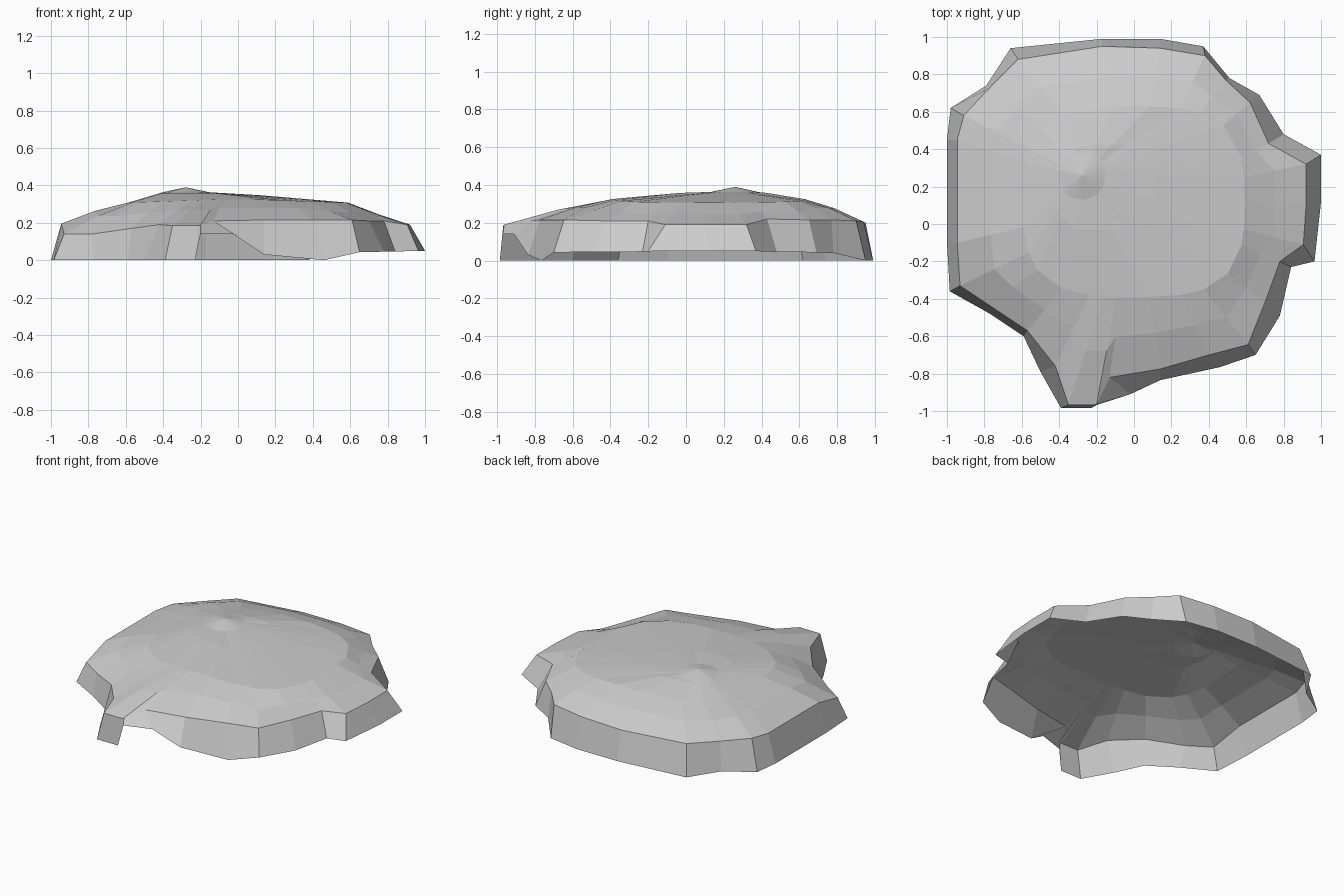
import bpy, bmesh, math
from mathutils import Vector

if "Cube" in bpy.data.objects:
    bpy.data.objects.remove(bpy.data.objects["Cube"])

# Outline, counter-clockwise: ground edge x, y / upper rim x, y, z
OUTLINE = [
    (1.0, .37, .92, .32, .19), (1.0, .12, .92, .10, .19), (.965, -.20, .905, -.11, .19),
    (.84, -.23, .78, -.20, .21), (.78, -.49, .70, -.42, .21), (.65, -.70, .61, -.645, .215),
    (.46, -.765, .40, -.70, .215), (.14, -.835, .14, -.775, .215), (-.02, -.91, -.13, -.82, .21),
    (-.20, -.968, -.20, -.962, .19), (-.23, -.985, -.21, -.967, .185), (-.39, -.985, -.35, -.967, .185),
    (-.50, -.79, -.42, -.76, .19), (-.59, -.60, -.57, -.57, .17), (-.77, -.48, -.78, -.43, .14),
    (-.985, -.36, -.93, -.33, .14), (-1.0, -.10, -.945, -.10, .195), (-1.0, .45, -.945, .45, .195),
    (-.98, .62, -.91, .58, .20), (-.79, .74, -.77, .73, .20), (-.66, .94, -.62, .88, .20),
    (-.17, .99, -.17, .95, .20), (.14, .99, .14, .94, .205), (.37, .95, .38, .90, .21),
    (.51, .78, .49, .77, .215), (.67, .69, .62, .65, .215), (.80, .48, .72, .43, .22),
]
RAISED = {7: .03, 8: .14, 9: .14}   # lifted ground edge beside the front spur
CENTRE = Vector((0, .12, 0))
PEAK = Vector((-.28, .26, .39))


def ground_z(i, x):
    return RAISED.get(i, .03 + .02 * x if x > .48 else 0)


def plateau(x, y):
    """Point on the rounded-square plateau edge, in the direction of x, y."""
    d = Vector((x, y, 0)) - CENTRE
    s = ((abs(d.x) / .59) ** 3.2 + (abs(d.y) / .51) ** 3.2) ** (-1 / 3.2)
    p = CENTRE + d * s
    p.z = .328 - .02 * abs(p.x) / .58
    return p


# Rings from the ground edge up to the peak
rings = [[] for _ in range(6)]
for i, (bx, by, rx, ry, rz) in enumerate(OUTLINE):
    base = Vector((bx, by, ground_z(i, bx)))
    rim = Vector((rx, ry, rz))
    edge = plateau(rx, ry)
    slope = rim.lerp(edge, .5)
    slope.z += .012 if rx < .6 else -.005
    inner = edge.lerp(PEAK, .55)
    inner.z = .352 + (.006 if inner.x < -.1 else -.004)
    knob = PEAK + (edge - PEAK).normalized() * .13
    knob.z = .363
    for ring, p in zip(rings, (base, rim, slope, edge, inner, knob)):
        ring.append(p)

bm = bmesh.new()
loops = [[bm.verts.new(p) for p in ring] for ring in rings]
n = len(OUTLINE)
for lo, hi in zip(loops, loops[1:]):
    for i in range(n):
        j = (i + 1) % n
        bm.faces.new((lo[i], lo[j], hi[j], hi[i]))
top = bm.verts.new(PEAK)
for i in range(n):
    bm.faces.new((loops[-1][i], loops[-1][(i + 1) % n], top))

# Open-bottomed rock shell, flat shaded
mesh = bpy.data.meshes.new("rock_mound")
bm.to_mesh(mesh)
bm.free()
bpy.context.collection.objects.link(bpy.data.objects.new("rock_mound", mesh))
